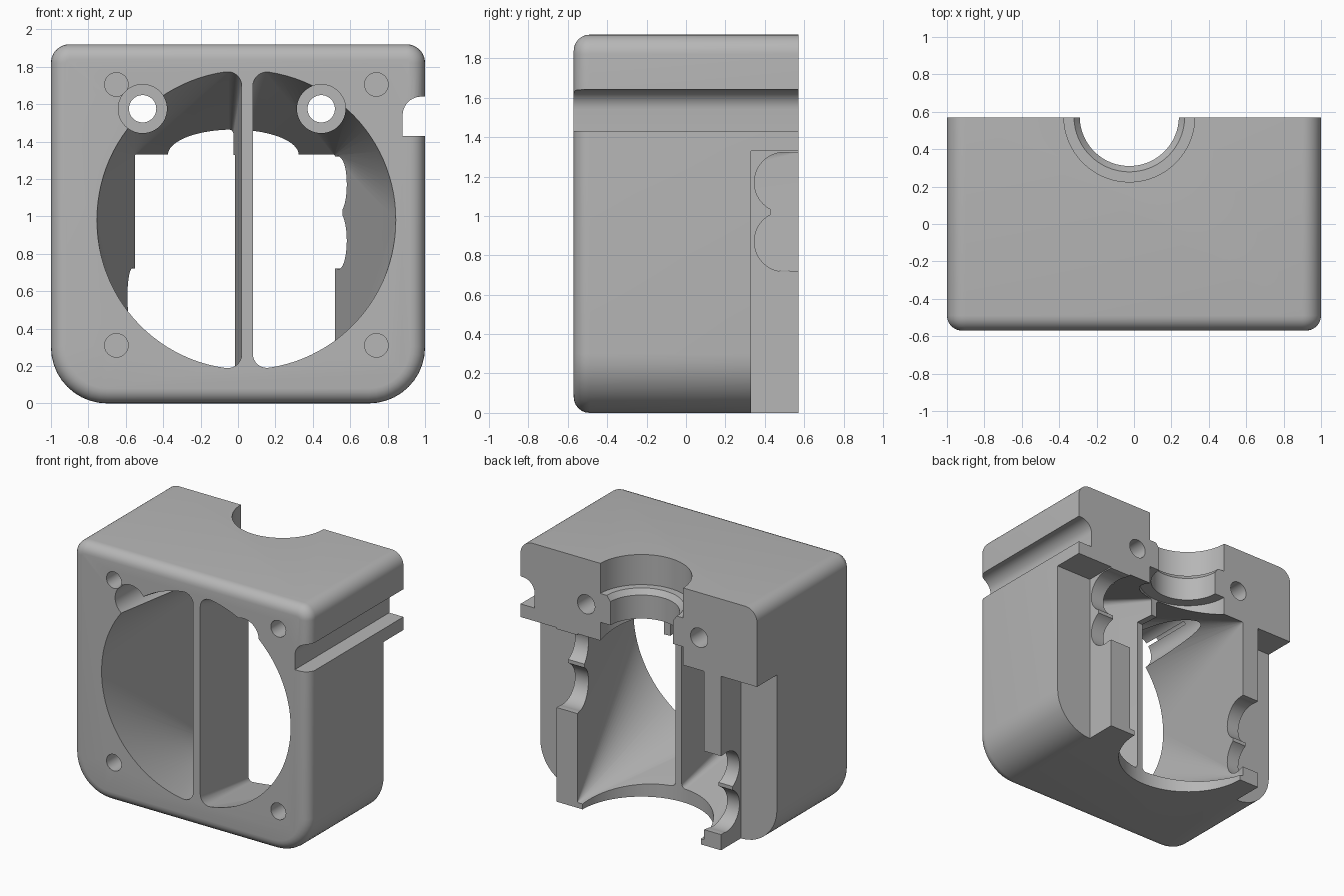
import bpy, bmesh, math
from mathutils import Vector

cube = bpy.data.objects.get("Cube")
if cube:
    bpy.data.objects.remove(cube, do_unlink=True)

BACK, FRONT, TOP = 0.57, -0.57, 1.92
STEP_Y, STEP_Z = 0.33, 1.33      # recessed lower back
BORE = (-0.025, 0.575)           # vertical mounting bore axis

grey = bpy.data.materials.new("matte grey")
grey.use_nodes = True
colour = (0.47, 0.47, 0.47, 1)
grey.diffuse_color = colour
grey.node_tree.nodes["Principled BSDF"].inputs["Base Color"].default_value = colour


def make(name, bm):
    bmesh.ops.recalc_face_normals(bm, faces=bm.faces)
    mesh = bpy.data.meshes.new(name)
    bm.to_mesh(mesh)
    bm.free()
    obj = bpy.data.objects.new(name, mesh)
    bpy.context.collection.objects.link(obj)
    mesh.materials.append(grey)
    return obj


def arc(cx, cz, r, a0, a1, n=10):
    return [(cx + r * math.cos(a0 + (a1 - a0) * i / n),
             cz + r * math.sin(a0 + (a1 - a0) * i / n)) for i in range(n + 1)]


def prism(points, y0, y1):
    """Extrude an x-z outline along y."""
    bm = bmesh.new()
    face = bm.faces.new([bm.verts.new((x, y0, z)) for x, z in points])
    out = bmesh.ops.extrude_face_region(bm, geom=[face])
    verts = [g for g in out["geom"] if isinstance(g, bmesh.types.BMVert)]
    bmesh.ops.translate(bm, verts=verts, vec=(0, y1 - y0, 0))
    return bm


def rod(start, end, r0, r1=None, n=64):
    a, b = Vector(start), Vector(end)
    bm = bmesh.new()
    bmesh.ops.create_cone(bm, cap_ends=True, segments=n, radius1=r0,
                          radius2=r0 if r1 is None else r1, depth=(b - a).length)
    turn = (b - a).to_track_quat('Z', 'Y').to_matrix().to_4x4()
    bmesh.ops.transform(bm, matrix=turn, verts=bm.verts)
    bmesh.ops.translate(bm, verts=bm.verts, vec=(a + b) / 2)
    return bm


def box(x0, x1, y0, y1, z0, z1):
    return prism([(x0, z0), (x1, z0), (x1, z1), (x0, z1)], y0, y1)


def cut(target, bm):
    tool = make("cutter", bm)
    tool.hide_render = True
    mod = target.modifiers.new("cut", 'BOOLEAN')
    mod.operation, mod.solver, mod.object = 'DIFFERENCE', 'EXACT', tool
    bpy.context.view_layer.objects.active = target
    bpy.ops.object.modifier_apply(modifier=mod.name)
    bpy.data.objects.remove(tool, do_unlink=True)


# Housing: rounded outline, softened around the front rim
pi = math.pi
big, small = 0.3, 0.1
outline = (arc(1 - big, big, big, -pi / 2, 0) + arc(1 - small, TOP - small, small, 0, pi / 2)
           + arc(small - 1, TOP - small, small, pi / 2, pi)
           + arc(big - 1, big, big, pi, 1.5 * pi))
bm = prism(outline, FRONT, BACK)
rim = [e for e in bm.edges if all(abs(v.co.y - FRONT) < 1e-5 for v in e.verts)]
bmesh.ops.recalc_face_normals(bm, faces=bm.faces)
bmesh.ops.bevel(bm, geom=rim, offset=0.08, segments=6, profile=0.5, affect='EDGES')
body = make("fan_duct_housing", bm)

# Recessed lower back corners, leaving a narrow tab on each side
for side in (1, -1):
    x0, x1 = sorted((side * 0.695, side * 1.2))
    cut(body, box(x0, x1, STEP_Y, 0.8, -0.2, STEP_Z))


# Duct: two channels, round at the front and rectangular at the back
def channel(edge, side, back_x0, back_x1):
    cx, cz, R, f = 0.045, 0.982, 0.8, 0.075
    start = side * (edge - cx) + f
    th = math.acos(start / (R - f))
    h = (R - f) * math.sin(th)
    half = (arc(0, 0, R, -th, th, 48) + arc(start, h, f, th, pi, 8)
            + arc(start, -h, f, -pi, -th, 8))
    bm = bmesh.new()
    for x, z in half:
        bm.verts.new((cx + side * x, FRONT - 0.005, cz + z))
    for x in (back_x0, back_x1):
        for z in (0.04, STEP_Z - 0.004):
            bm.verts.new((x, BACK + 0.01, z))
    bmesh.ops.remove_doubles(bm, verts=bm.verts, dist=1e-4)
    hull = bmesh.ops.convex_hull(bm, input=bm.verts)
    spare = {g for g in hull["geom_interior"] + hull["geom_unused"]
             if isinstance(g, bmesh.types.BMVert)}
    bmesh.ops.delete(bm, geom=list(spare), context='VERTS')
    return bm


cut(body, channel(0.02, -1, -0.55, -0.045))
cut(body, channel(0.08, 1, 0.0, 0.515))

# Vertical chamber and stepped mounting bore
bx, by = BORE
for z0, z1, r0, r1 in ((-0.1, STEP_Z - 0.002, 0.5, 0.5), (1.2, 1.47, 0.35, 0.35),
                       (1.4, 1.72, 0.265, 0.265), (1.65, 1.695, 0.265, 0.3),
                       (1.69, 2.1, 0.35, 0.35)):
    cut(body, rod((bx, by, z0), (bx, by, z1), r0, r1, 96))

# Clamp screw holes with deep counterbores
for x in (-0.51, 0.445):
    cut(body, rod((x, -0.8, 1.575), (x, STEP_Y, 1.575), 0.13))
    cut(body, rod((x, 0, 1.575), (x, 0.8, 1.575), 0.073))

# Blind fan screw holes
for x in (-0.65, 0.74):
    for z in (0.31, 1.705):
        cut(body, rod((x, -0.8, z), (x, -0.15, z), 0.063, n=40))

# Cable groove along the left side
groove = [(1.2, 1.43), (0.88, 1.43)] + arc(0.98, 1.54, 0.1, pi, pi / 2) + [(1.2, 1.66)]
cut(body, prism(groove, -0.8, 0.8))

# Scalloped notches in the back tabs, high on the left and low on the right
for x0, x1, z in ((0.42, 0.8, 1.02), (-0.8, -0.42, 0.42)):
    cut(body, box(x0, x1, 0.5, 0.8, z - 0.3, z + 0.3))
    cut(body, box(x0, x1, 0.43, 0.8, z - 0.1, z + 0.1))
    for dz in (-0.15, 0.15):
        cut(body, rod((x0, 0.5, z + dz), (x1, 0.5, z + dz), 0.153))

bpy.ops.object.select_all(action='DESELECT')
body.select_set(True)
bpy.context.view_layer.objects.active = body
bpy.ops.object.shade_smooth_by_angle(angle=math.radians(30))
